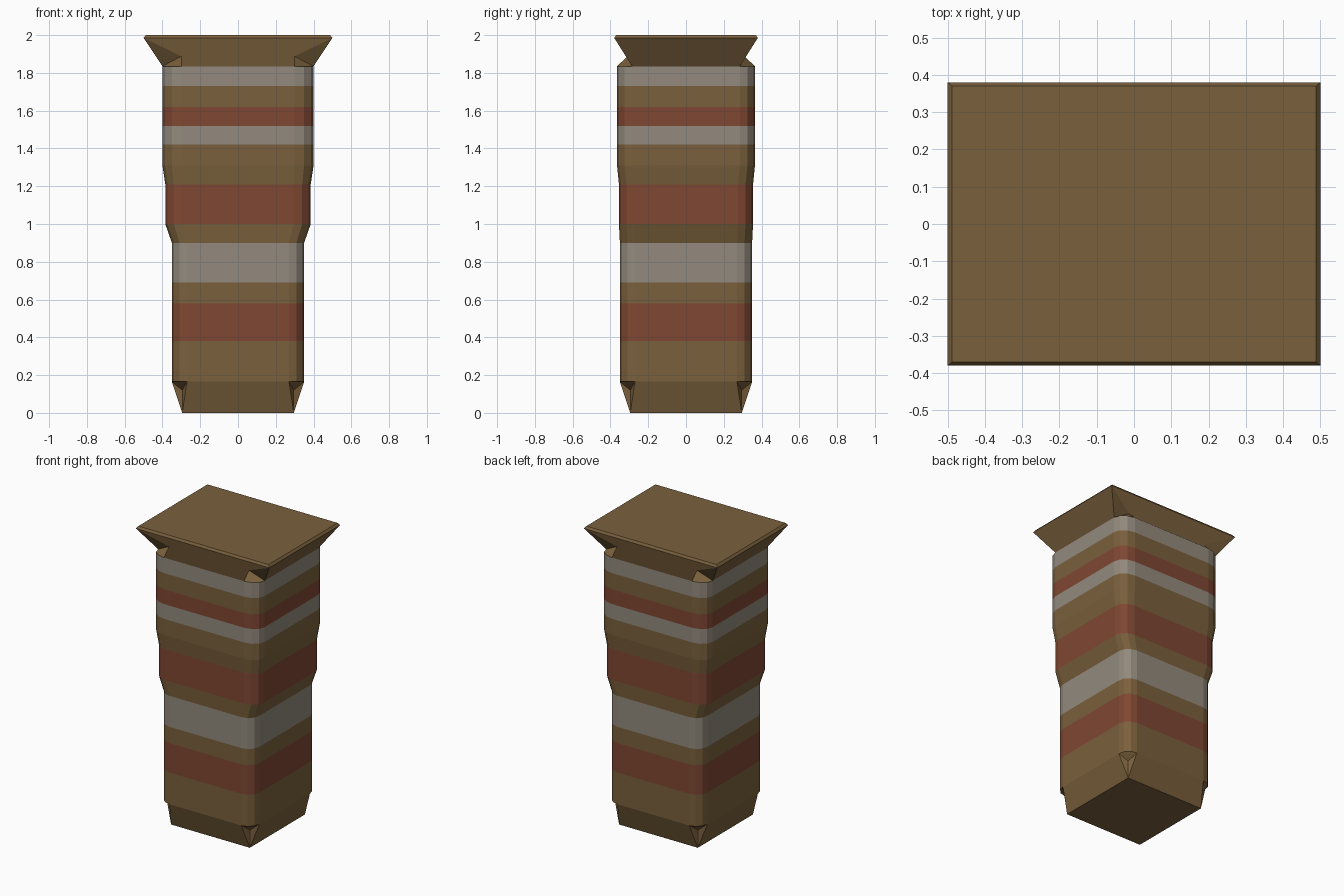
import bpy, bmesh, math
from mathutils import Vector

cube = bpy.data.objects.get("Cube")
if cube:
    bpy.data.objects.remove(cube, do_unlink=True)


def material(name, srgb):
    col = [((c / 255 + 0.055) / 1.055) ** 2.4 for c in srgb] + [1]
    m = bpy.data.materials.new(name)
    m.use_nodes = True
    m.diffuse_color = col
    m.node_tree.nodes["Principled BSDF"].inputs["Base Color"].default_value = col
    return m


MATS = [material("brown_wood", (122, 96, 60)),
        material("faded_red", (127, 71, 50)),
        material("pale_grey", (147, 138, 125))]
BROWN, RED, GREY = range(3)
# corner order, counter-clockwise seen from above
SIGNS = [(1, 1), (-1, 1), (-1, -1), (1, -1)]


def make(name, bm):
    bmesh.ops.recalc_face_normals(bm, faces=bm.faces)
    me = bpy.data.meshes.new(name)
    bm.to_mesh(me)
    bm.free()
    for m in MATS:
        me.materials.append(m)
    ob = bpy.data.objects.new(name, me)
    bpy.context.collection.objects.link(ob)
    return ob


def corners(bm, hx, hy, z):
    return [bm.verts.new((sx * hx, sy * hy, z)) for sx, sy in SIGNS]


def ring(bm, hx, hy, z, rx, ry, seg=3):
    """Rounded rectangle as four corner arcs of seg + 1 points."""
    arcs = []
    for q, (sx, sy) in enumerate(SIGNS):
        arc = []
        for i in range(seg + 1):
            a = math.pi / 2 * (q + i / seg)
            arc.append(bm.verts.new((sx * (hx - rx) + rx * math.cos(a),
                                     sy * (hy - ry) + ry * math.sin(a), z)))
        arcs.append(arc)
    return arcs


def end_taper(bm, arcs, tips, dents, notch_front):
    """Join a rounded ring to a sharp rectangle through dented corners."""
    for q in range(4):
        n = (q + 1) % 4
        a, b = arcs[q][-1], arcs[n][0]
        if notch_front and q % 2 == 0:
            bm.faces.new((tips[q], dents[q], a, b, dents[n], tips[n]))
        else:
            bm.faces.new((tips[q], a, b, tips[n]))
            bm.faces.new((tips[q], dents[q], a))
            bm.faces.new((tips[n], b, dents[n]))
        bm.faces.new([dents[q]] + arcs[q])


# Profile of the post: height, half width, half depth, corner radii
PROFILE = [(0.165, 0.35, 0.35, 0.08, 0.08),
           (0.90, 0.35, 0.35, 0.08, 0.08),
           (1.00, 0.385, 0.355, 0.09, 0.08),
           (1.21, 0.385, 0.355, 0.09, 0.08),
           (1.31, 0.40, 0.365, 0.10, 0.08),
           (1.835, 0.40, 0.365, 0.10, 0.08)]
# Painted bands: bottom, top, colour
BANDS = [(0.38, 0.58, RED), (0.69, 0.90, GREY), (1.00, 1.21, RED),
         (1.42, 1.52, GREY), (1.52, 1.62, RED), (1.73, 1.835, GREY)]


def section(z):
    for lo, hi in zip(PROFILE, PROFILE[1:]):
        if z <= hi[0]:
            return Vector(lo[1:]).lerp(Vector(hi[1:]), (z - lo[0]) / (hi[0] - lo[0]))


# Striped post with its tapered foot and flared cap
bm = bmesh.new()
levels = sorted({p[0] for p in PROFILE} | {z for b in BANDS for z in b[:2]})
rings = []
for z in levels:
    hx, hy, rx, ry = section(z)
    rings.append(ring(bm, hx, hy, z, rx, ry))

for k, (low, high) in enumerate(zip(rings, rings[1:])):
    mid = (levels[k] + levels[k + 1]) / 2
    colour = next((c for b, t, c in BANDS if b < mid < t), BROWN)
    lo, hi = sum(low, []), sum(high, [])
    for i in range(len(lo)):
        j = (i + 1) % len(lo)
        bm.faces.new((lo[i], lo[j], hi[j], hi[i])).material_index = colour

foot = corners(bm, 0.295, 0.295, 0)
end_taper(bm, rings[0], foot, corners(bm, 0.295, 0.295, 0.12), False)
bm.faces.new(foot)

rim = corners(bm, 0.50, 0.38, 1.985)
end_taper(bm, rings[-1], rim, corners(bm, 0.30, 0.31, 1.888), True)
top = corners(bm, 0.488, 0.37, 2.0)
for q in range(4):
    n = (q + 1) % 4
    bm.faces.new((rim[q], rim[n], top[n], top[q]))
bm.faces.new(top)
make("striped_post", bm)
